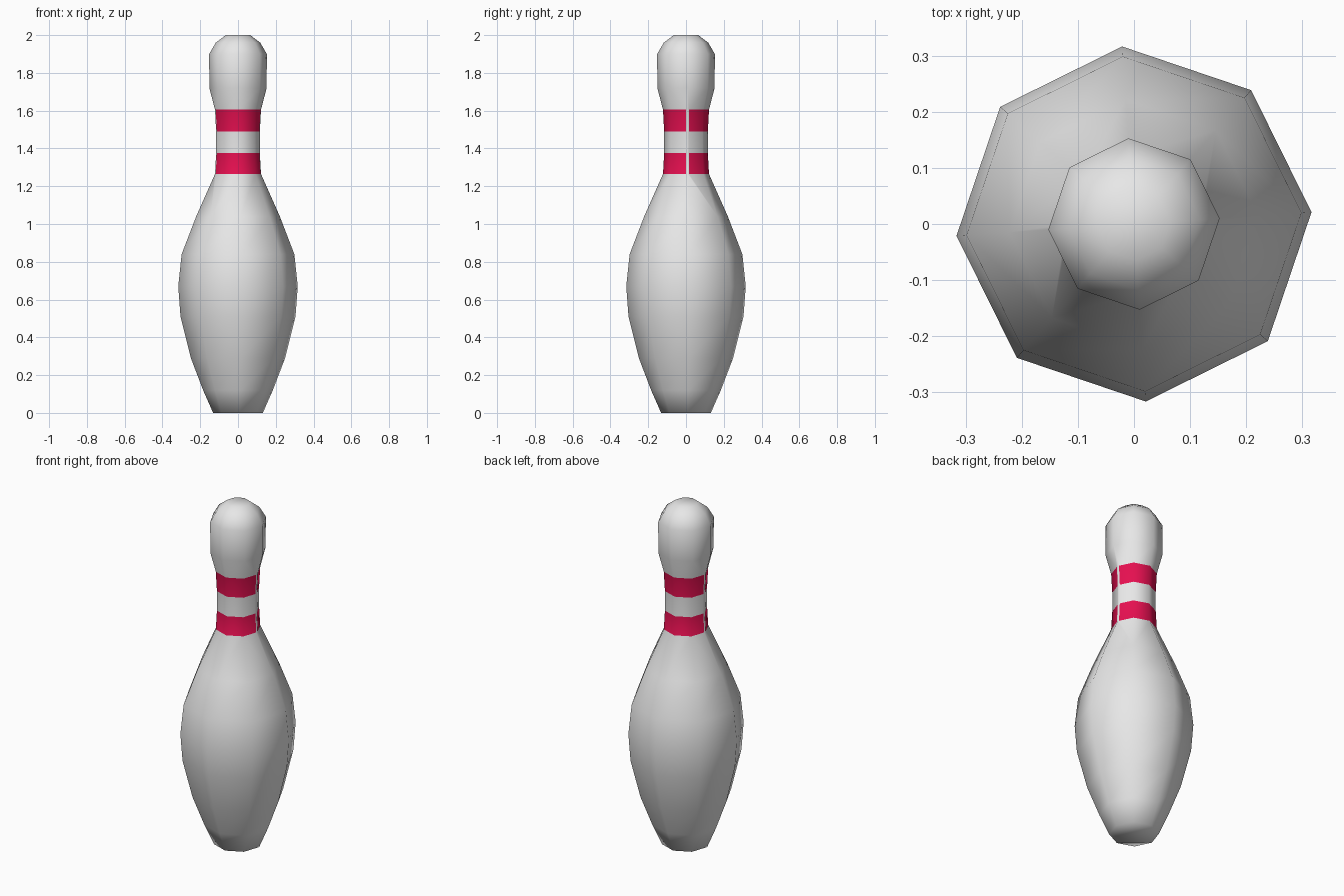
import bpy, bmesh, math
from mathutils import Vector

if "Cube" in bpy.data.objects:
    bpy.data.objects.remove(bpy.data.objects["Cube"])

SIDES = 8
TURN = math.radians(3.8)      # the octagon is turned slightly
SEAM = 0.008                  # half width of the unpainted seam on each side

# (radius, height) from the base to the crown
PROFILE = [(0.132, 0.0), (0.185, 0.12), (0.25, 0.29), (0.305, 0.51),
           (0.317, 0.67), (0.299, 0.84), (0.222, 1.04), (0.122, 1.265),
           (0.116, 1.375), (0.116, 1.49), (0.122, 1.605), (0.152, 1.72),
           (0.153, 1.90), (0.118, 1.96), (0.065, 2.0)]
STRIPES = [(1.265, 1.375), (1.49, 1.605)]


def material(name, colour):
    m = bpy.data.materials.new(name)
    m.diffuse_color = (*colour, 1)
    m.use_nodes = True
    m.node_tree.nodes["Principled BSDF"].inputs["Base Color"].default_value = m.diffuse_color
    return m


# Lathed eight-sided body with closed ends
bm = bmesh.new()
rings = []
for r, z in PROFILE:
    rings.append([bm.verts.new((r * math.cos(TURN + i * math.tau / SIDES),
                                r * math.sin(TURN + i * math.tau / SIDES), z))
                  for i in range(SIDES)])
for lo, hi in zip(rings, rings[1:]):
    for i in range(SIDES):
        j = (i + 1) % SIDES
        bm.faces.new((lo[i], lo[j], hi[j], hi[i]))
bm.faces.new(rings[0][::-1])
bm.faces.new(rings[-1])


def in_stripe(face):
    z = face.calc_center_median().z
    return any(a < z < b for a, b in STRIPES) and abs(face.normal.z) < 0.5


# Cut narrow seams into the stripes at the left and right corners
side = Vector((-math.sin(TURN), math.cos(TURN), 0))
bm.normal_update()
for s in (-SEAM, SEAM):
    faces = [f for f in bm.faces if in_stripe(f)]
    geom = set(faces) | {e for f in faces for e in f.edges} | {v for f in faces for v in f.verts}
    bmesh.ops.bisect_plane(bm, geom=list(geom), plane_co=side * s, plane_no=side)
bm.normal_update()

# Paint the neck stripes, leaving the seams white
for f in bm.faces:
    f.smooth = True
    if in_stripe(f) and abs(f.calc_center_median().dot(side)) > SEAM:
        f.material_index = 1

mesh = bpy.data.meshes.new("bowling_pin")
bm.to_mesh(mesh)
bm.free()
mesh.materials.append(material("white", (0.8, 0.8, 0.8)))
mesh.materials.append(material("crimson", (0.78, 0.005, 0.08)))
pin = bpy.data.objects.new("bowling_pin", mesh)
bpy.context.collection.objects.link(pin)
